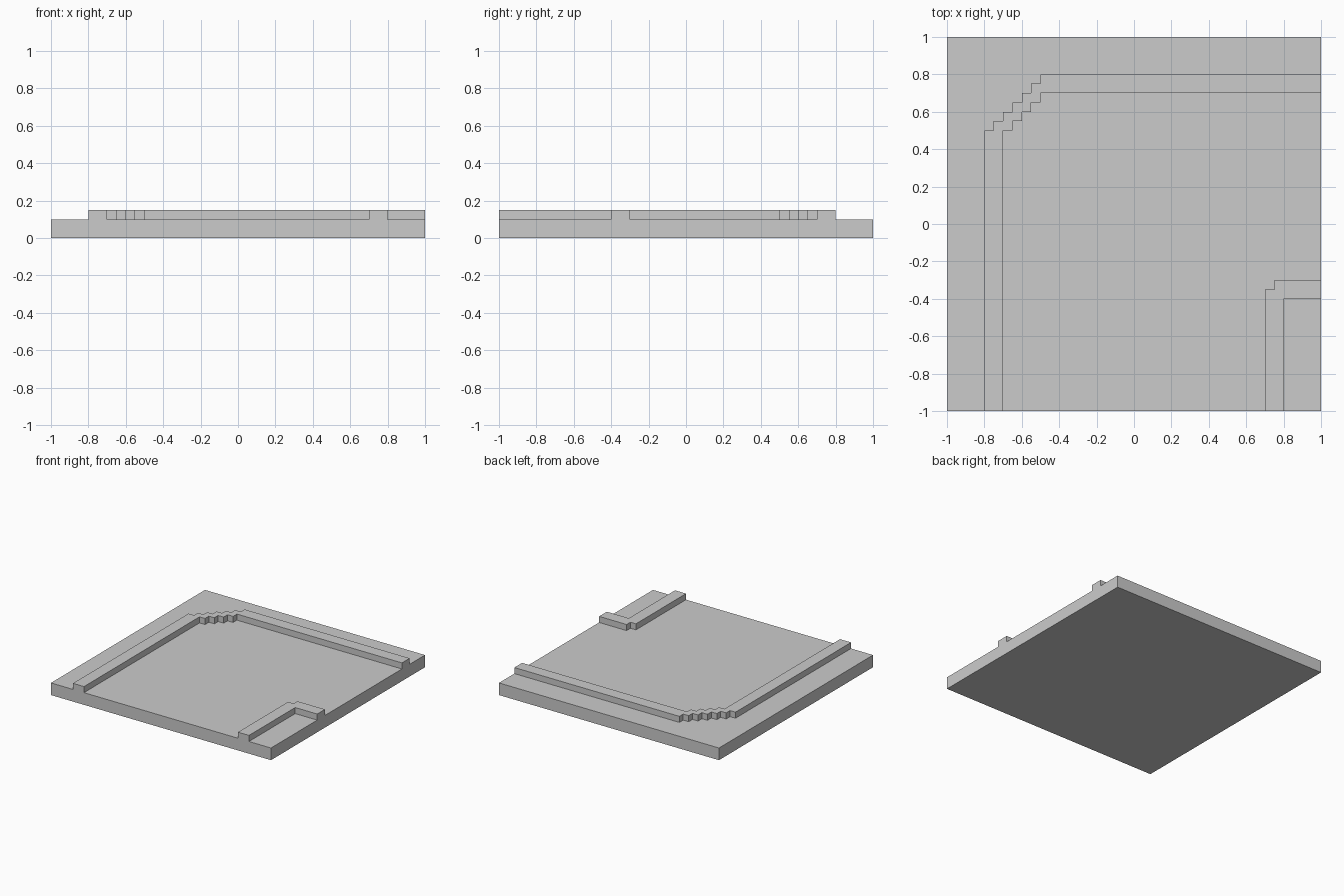
import bpy
import bmesh

BASE_TOP = 0.10
KERB_TOP = 0.15
STEP = 0.05

cube = bpy.data.objects.get("Cube")
if cube:
    bpy.data.objects.remove(cube, do_unlink=True)

# One plain stone grey for everything
grey = bpy.data.materials.new("stone_grey")
grey.use_nodes = True
colour = (0.6, 0.6, 0.6, 1)
grey.diffuse_color = colour
grey.node_tree.nodes["Principled BSDF"].inputs["Base Color"].default_value = colour


def extrude_plan(name, plan, bottom, top, closed=True):
    """Raise a flat outline into a solid; an open one has no underside."""
    bm = bmesh.new()
    face = bm.faces.new([bm.verts.new((x, y, bottom)) for x, y in plan])
    raised = bmesh.ops.extrude_face_region(bm, geom=[face], use_keep_orig=True)
    verts = [v for v in raised["geom"] if isinstance(v, bmesh.types.BMVert)]
    bmesh.ops.translate(bm, verts=verts, vec=(0, 0, top - bottom))
    bmesh.ops.recalc_face_normals(bm, faces=bm.faces)
    if not closed:
        under = [f for f in bm.faces if f.calc_center_median().z < bottom + 0.001]
        bmesh.ops.delete(bm, geom=under, context="FACES")
    mesh = bpy.data.meshes.new(name)
    bm.to_mesh(mesh)
    bm.free()
    mesh.materials.append(grey)
    obj = bpy.data.objects.new(name, mesh)
    bpy.context.collection.objects.link(obj)
    return obj


def stairs(x, y, count):
    """Stepped corner from (x, y), going right then back each time."""
    points = [(x, y)]
    for i in range(count):
        points.append((x + (i + 1) * STEP, y + i * STEP))
        points.append((x + (i + 1) * STEP, y + (i + 1) * STEP))
    return points


# Square ground slab
extrude_plan("ground_slab", [(-1, -1), (1, -1), (1, 1), (-1, 1)], 0, BASE_TOP)

# Long kerb round the back right corner, stepped on both edges
outer_edge = [(-0.8, -1)] + stairs(-0.8, 0.5, 6) + [(1, 0.8)]
inner_edge = [(-0.7, -1)] + stairs(-0.7, 0.5, 4) + [(1, 0.7)]
extrude_plan("long_kerb", outer_edge + inner_edge[::-1], BASE_TOP, KERB_TOP, closed=False)

# Short kerb round the front left corner, with one small step
outer_edge = [(0.7, -1)] + stairs(0.7, -0.35, 1) + [(1, -0.3)]
inner_edge = [(0.8, -1), (0.8, -0.4), (1, -0.4)]
extrude_plan("short_kerb", outer_edge + inner_edge[::-1], BASE_TOP, KERB_TOP, closed=False)
